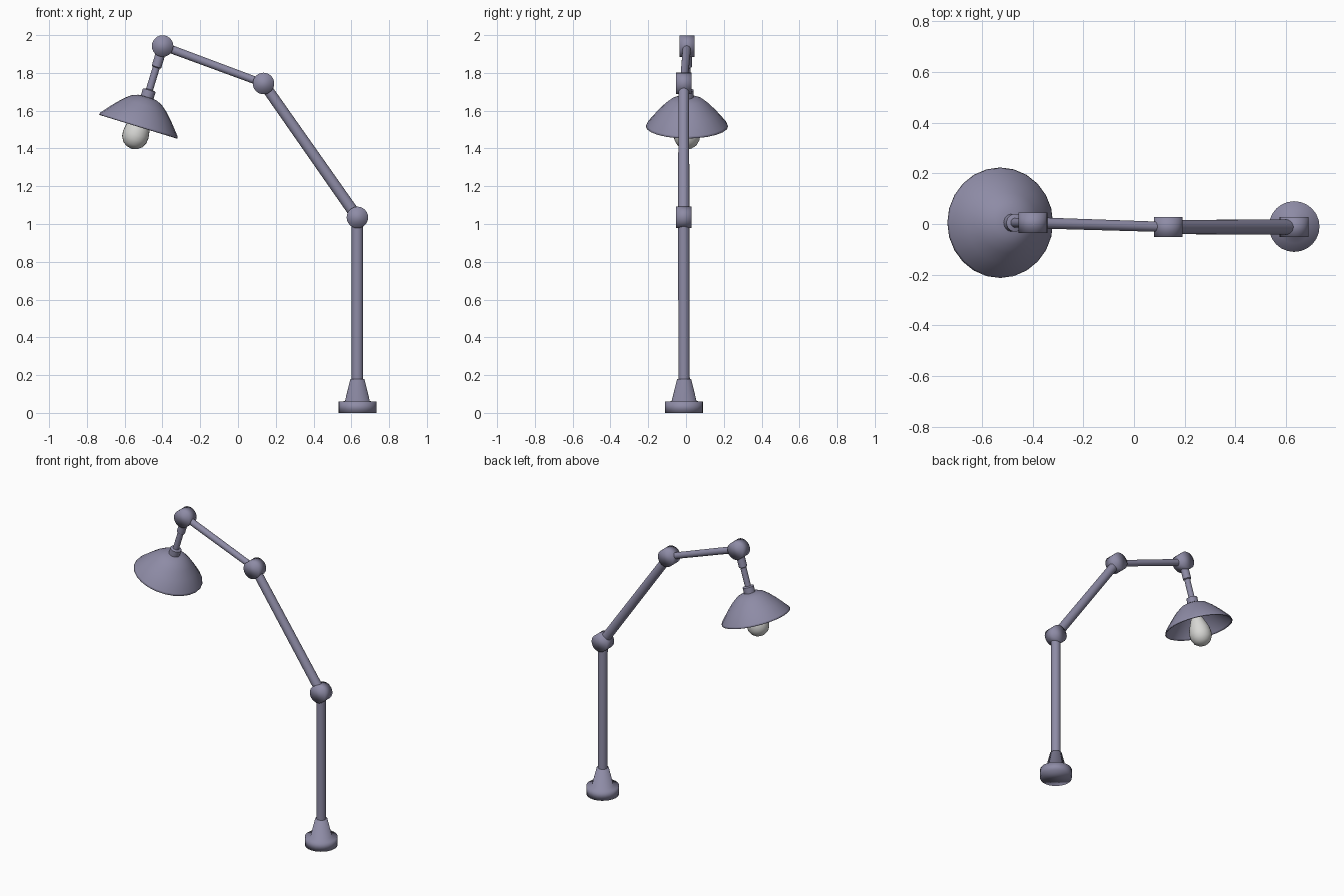
import bpy, math
from mathutils import Vector, Matrix

if "Cube" in bpy.data.objects:
    bpy.data.objects.remove(bpy.data.objects["Cube"], do_unlink=True)


def material(name, rgb):
    m = bpy.data.materials.new(name)
    m.use_nodes = True
    m.diffuse_color = (*rgb, 1)
    m.node_tree.nodes["Principled BSDF"].inputs["Base Color"].default_value = (*rgb, 1)
    return m


METAL = material("violet grey metal", (0.27, 0.26, 0.38))
GLASS = material("pale bulb glass", (0.68, 0.68, 0.66))


def lathe(name, profile, frame, mat=METAL, sides=24, sharp=None):
    """Turn (radius, height) points about the z axis of the given frame."""
    verts, faces, rings = [], [], []
    for r, h in profile:
        start = len(verts)
        count = 1 if r == 0 else sides
        for i in range(count):
            a = math.tau * i / sides
            verts.append(frame @ Vector((r * math.cos(a), r * math.sin(a), h)))
        rings.append((start, count))
    for (a, na), (b, nb) in zip(rings, rings[1:]):
        for i in range(sides):
            j = i + 1
            face = [a + i % na, a + j % na, b + j % nb, b + i % nb]
            faces.append(list(dict.fromkeys(face)))
    # Close open ends of solid parts
    if name != "shade":
        for (s, n), flip in ((rings[0], True), (rings[-1], False)):
            if n > 1:
                cap = list(range(s, s + n))
                faces.append(cap[::-1] if flip else cap)
    mesh = bpy.data.meshes.new(name)
    mesh.from_pydata(verts, [], faces)
    mesh.materials.append(mat)
    obj = bpy.data.objects.new(name, mesh)
    bpy.context.collection.objects.link(obj)
    bpy.ops.object.select_all(action='DESELECT')
    obj.select_set(True)
    bpy.context.view_layer.objects.active = obj
    if sharp:
        bpy.ops.object.shade_smooth_by_angle(angle=math.radians(sharp))
    else:
        bpy.ops.object.shade_smooth()
    return obj


def rod(name, a, b, r1, r2):
    d = b - a
    frame = Matrix.Translation(a) @ d.to_track_quat('Z', 'Y').to_matrix().to_4x4()
    return lathe(name, [(r1, 0), (r2, d.length)], frame, sharp=40)


# Joint positions
foot = Vector((0.632, -0.01, 0))
elbow = Vector((0.632, -0.012, 1.035))
knuckle = Vector((0.135, -0.012, 1.744))
wrist = Vector((-0.399, 0.005, 1.942))

# Base with flared collar
lathe("base", [(0.1, 0), (0.1, 0.06), (0.066, 0.062), (0.037, 0.18)],
      Matrix.Translation(foot))

# Pole and arms
rod("pole", foot + Vector((0, 0, 0.12)), elbow, 0.03, 0.03)
rod("lower_arm", elbow, knuckle, 0.03, 0.028)
rod("upper_arm", knuckle, wrist, 0.02, 0.022)

# Hinge drums lying along y
for name, p in (("elbow_joint", elbow), ("knuckle_joint", knuckle), ("wrist_joint", wrist)):
    lathe(name, [(0.057, -0.04), (0.057, 0.04)],
          Matrix.Translation(p) @ Matrix.Rotation(math.pi / 2, 4, 'X'))

# Lamp head, built along one tilted axis from the shade rim up to the wrist
head = Matrix.Translation((-0.528, 0.005, 1.517)) @ Matrix.Rotation(math.radians(17), 4, 'Y')
lathe("neck", [(0.035, 0.145), (0.035, 0.2), (0.019, 0.205), (0.019, 0.325),
               (0.026, 0.33), (0.026, 0.44)], head, sharp=40)
shade = lathe("shade", [(0.218, 0), (0.213, 0.012), (0.16, 0.075), (0.12, 0.117),
                        (0.085, 0.146), (0.05, 0.16), (0, 0.166)], head)
wall = shade.modifiers.new("wall", 'SOLIDIFY')
wall.thickness = 0.006
wall.offset = -1

# Bulb and its socket
lathe("bulb_socket", [(0.032, 0.06), (0.032, 0.155)], head, sharp=40)
lathe("bulb", [(0, -0.124), (0.03, -0.117), (0.053, -0.1), (0.067, -0.073), (0.07, -0.045),
               (0.065, -0.01), (0.05, 0.03), (0.035, 0.065), (0.028, 0.09)], head, GLASS)
